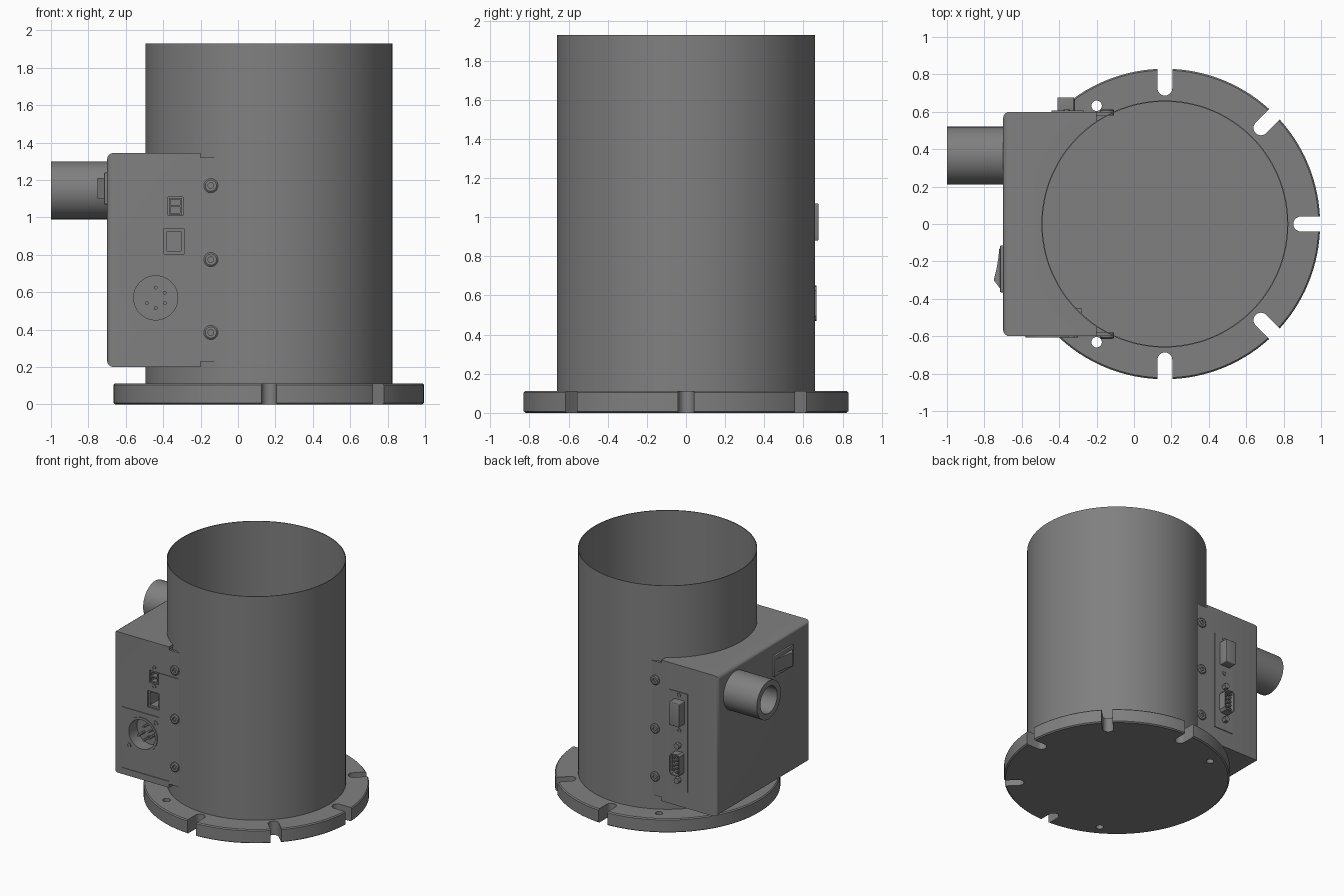
import bpy, bmesh
from math import pi, cos, sin, radians
from mathutils import Vector, Matrix

if "Cube" in bpy.data.objects:
    bpy.data.objects.remove(bpy.data.objects["Cube"], do_unlink=True)

gray = bpy.data.materials.new("machine gray")
gray.use_nodes = True
COLOUR = (0.216, 0.216, 0.216, 1)
gray.diffuse_color = COLOUR
gray.node_tree.nodes["Principled BSDF"].inputs["Base Color"].default_value = COLOUR

CX = 0.165                       # axis of the tube
FRONT, BACK, LEFT, UP = (0, -1, 0), (0, 1, 0), (-1, 0, 0), (0, 0, 1)
parts = []


def finish(name, bm, matrix=Matrix()):
    bmesh.ops.remove_doubles(bm, verts=bm.verts, dist=1e-5)
    bmesh.ops.recalc_face_normals(bm, faces=bm.faces)
    bm.transform(matrix)
    mesh = bpy.data.meshes.new(name)
    bm.to_mesh(mesh)
    bm.free()
    mesh.materials.append(gray)
    obj = bpy.data.objects.new(name, mesh)
    bpy.context.collection.objects.link(obj)
    parts.append(obj)
    return obj


def box(name, lo, hi, bevel=0, pick=lambda e: True):
    bm = bmesh.new()
    bmesh.ops.create_cube(bm, size=1)
    for v in bm.verts:
        v.co = [a + (b - a) * (c + 0.5) for a, b, c in zip(lo, hi, v.co)]
    if bevel:
        bmesh.ops.bevel(bm, geom=[e for e in bm.edges if pick(e)], offset=bevel,
                        segments=4, profile=0.5, affect='EDGES')
    return finish(name, bm)


def lathe(name, profile, loc, axis=UP, steps=32, closed=False):
    """Spin (radius, height) points around an axis."""
    bm = bmesh.new()
    vs = [bm.verts.new((r, 0, h)) for r, h in profile]
    pairs = list(zip(vs, vs[1:])) + ([(vs[-1], vs[0])] if closed else [])
    es = [bm.edges.new(p) for p in pairs]
    bmesh.ops.spin(bm, geom=vs + es, cent=(0, 0, 0), axis=(0, 0, 1),
                   angle=2 * pi, steps=steps)
    turn = Vector(axis).to_track_quat('Z', 'Y').to_matrix().to_4x4()
    return finish(name, bm, Matrix.Translation(loc) @ turn)


def rod(name, r, length, loc, axis=UP, steps=24):
    return lathe(name, [(0, 0), (r, 0), (r, length), (0, length)], loc, axis, steps)


def prism(name, points, depth, matrix):
    bm = bmesh.new()
    face = bm.faces.new([bm.verts.new((x, y, 0)) for x, y in points])
    top = bmesh.ops.extrude_face_region(bm, geom=[face])["geom"]
    bmesh.ops.translate(bm, vec=(0, 0, depth),
                        verts=[v for v in top if isinstance(v, bmesh.types.BMVert)])
    return finish(name, bm, matrix)


def cut(obj, *cutters):
    for c in cutters:
        mod = obj.modifiers.new("cut", 'BOOLEAN')
        mod.object, mod.operation, mod.solver = c, 'DIFFERENCE', 'EXACT'
    dg = bpy.context.evaluated_depsgraph_get()
    dg.update()
    mesh = bpy.data.meshes.new_from_object(obj.evaluated_get(dg))
    obj.modifiers.clear()
    obj.data = mesh
    for c in cutters:
        parts.remove(c)
        bpy.data.objects.remove(c, do_unlink=True)


# Base flange with open slots and two bolt holes
base = lathe("base_flange", [(0, 0), (0.82, 0), (0.83, 0.008), (0.83, 0.105),
                             (0.822, 0.113), (0, 0.113)], (CX, 0, 0), steps=128)
slot = [(0.95, -0.04), (0.95, 0.04)] + [
    (0.727 + 0.04 * cos(a), 0.04 * sin(a))
    for a in [pi / 2 + pi * i / 12 for i in range(13)]]
cutters = [prism("slot_cutter", slot, 0.3, Matrix.Translation((CX, 0, -0.1)) @
                 Matrix.Rotation(radians(d), 4, 'Z')) for d in (-90, -45, 0, 45, 90)]
cutters += [rod("hole_cutter", 0.028, 0.3, (-0.2, s * 0.632, -0.1)) for s in (-1, 1)]
cut(base, *cutters)

# Open tube, with a window into the control box
tube = lathe("main_tube", [(0.66, 0.11), (0.66, 1.93), (0.654, 1.93), (0.654, 0.11)],
             (CX, 0, 0), steps=128, closed=True)
cut(tube, box("window_cutter", (-0.8, -0.6, 0.24), (-0.22, 0.6, 1.31)))

# Hollow control box fitted around the tube
case = box("control_box", (-0.7, -0.6, 0.2), (-0.1, 0.6, 1.345), 0.035,
           lambda e: all(v.co.x < -0.69 for v in e.verts))
cutters = [box("inside_cutter", (-0.68, -0.58, 0.22), (0.3, 0.58, 1.325)),
           rod("tube_cutter", 0.655, 2, (CX, 0, -0.1), steps=128),
           box("top_notch_cutter", (-0.2, -0.8, 1.32), (0.1, 0.8, 1.5)),
           box("bottom_notch_cutter", (-0.2, -0.8, 0.1), (0.1, 0.8, 0.23)),
           rod("round_socket_cutter", 0.122, 0.2, (-0.44, -0.5, 0.57), FRONT, 48),
           box("jack_cutter", (-0.395, -0.7, 0.805), (-0.29, -0.5, 0.94)),
           box("terminal_cutter", (-0.375, -0.7, 1.01), (-0.295, -0.5, 1.11))]
for x0, x1, z in ((-0.62, -0.2, 0.255), (-0.62, -0.29, 0.75), (-0.29, -0.11, 1.11)):
    cutters.append(box("seam_cutter", (x0, -0.7, z - 0.004), (x1, -0.594, z + 0.004)))
cut(case, *cutters)

# Side screws, front and back
screw = [(0.038, -0.02), (0.038, 0.008), (0.03, 0.014), (0.015, 0.014), (0.015, 0.002), (0, 0.002)]
for side, axis in (("front", FRONT), ("back", BACK)):
    for z in (1.17, 0.775, 0.385):
        lathe(side + "_screw", screw, (-0.145, axis[1] * 0.6, z), axis)


def small_screw(x, y, z, r=0.018):
    axis = BACK if y > 0 else FRONT
    lathe("small_screw", [(r, -0.01), (r, 0.006), (r * 0.5, 0.006),
                          (r * 0.5, 0.001), (0, 0.001)], (x, y, z), axis, 16)


# Round socket with five pins
lathe("round_socket", [(0.137, -0.01), (0.137, 0.006), (0.118, 0.006), (0.118, -0.1),
                       (0, -0.1), (0, -0.11), (0.13, -0.11), (0.13, -0.01)],
      (-0.44, -0.6, 0.57), FRONT, 48)
for i in range(5):
    a = radians(-150 + 60 * i)
    rod("socket_pin", 0.01, 0.08, (-0.44 + 0.055 * cos(a), -0.505, 0.57 + 0.055 * sin(a)),
        FRONT, 12)
small_screw(-0.56, -0.6, 0.45, 0.02)
small_screw(-0.32, -0.6, 0.69, 0.02)

# Network jack and terminal block on the front
jack = box("network_jack", (-0.41, -0.585, 0.79), (-0.28, -0.45, 0.955))
cut(jack, box("jack_hollow", (-0.38, -0.7, 0.82), (-0.305, -0.48, 0.925)))
block = box("terminal_block", (-0.37, -0.597, 1.015), (-0.30, -0.5, 1.105))
cut(block, box("upper_hollow", (-0.36, -0.7, 1.065), (-0.31, -0.55, 1.095)),
    box("lower_hollow", (-0.36, -0.7, 1.025), (-0.31, -0.55, 1.055)))
for z in (1.14, 0.987):
    small_screw(-0.335, -0.6, z)

# Back connector plate, square connector and pin connector
box("back_plate", (-0.44, 0.59, 0.335), (-0.27, 0.606, 1.13))
box("square_connector", (-0.41, 0.595, 0.88), (-0.32, 0.677, 1.07), 0.006)
d_shape = [(-0.045, -0.075), (-0.03, -0.09), (0.03, -0.085), (0.045, -0.065),
           (0.045, 0.065), (0.03, 0.085), (-0.03, 0.09), (-0.045, 0.075)]
upright = Matrix.Translation((-0.36, 0.667, 0.56)) @ Matrix.Rotation(pi / 2, 4, 'X')
shell = prism("pin_connector", d_shape, 0.07, upright)
cut(shell, prism("pin_hollow", [(x * 0.85, z * 0.9) for x, z in d_shape], 0.06,
                 Matrix.Translation((0, 0.025, 0)) @ upright))
for x, count in ((-0.375, 5), (-0.345, 4)):
    for i in range(count):
        rod("connector_pin", 0.008, 0.03, (x, 0.63, 0.56 + 0.032 * (i - (count - 1) / 2)),
            BACK, 8)
for z in (0.42, 0.70):
    rod("connector_post", 0.024, 0.04, (-0.36, 0.6, z), BACK, 6)
for z in (0.82, 1.105):
    small_screw(-0.36, 0.606, z)

# Hose pipe on the side
lathe("side_pipe", [(0, 0), (0.155, 0), (0.155, 0.31), (0.108, 0.31), (0.108, 0.02), (0, 0.02)],
      (-0.69, 0.365, 1.145), LEFT, 64)

# Rocker switch on the side
box("switch_frame", (-0.716, -0.365, 1.07), (-0.69, -0.115, 1.24), 0.005)
prism("switch_rocker", [(-0.69, -0.35), (-0.716, -0.345), (-0.75, -0.3), (-0.735, -0.24),
                        (-0.725, -0.18), (-0.72, -0.13), (-0.69, -0.13)], 0.11,
      Matrix.Translation((0, 0, 1.1)))

# Smooth the curves, keep the edges sharp
bpy.ops.object.select_all(action='DESELECT')
for obj in parts:
    obj.select_set(True)
bpy.context.view_layer.objects.active = parts[0]
bpy.ops.object.shade_smooth_by_angle(angle=radians(30))
